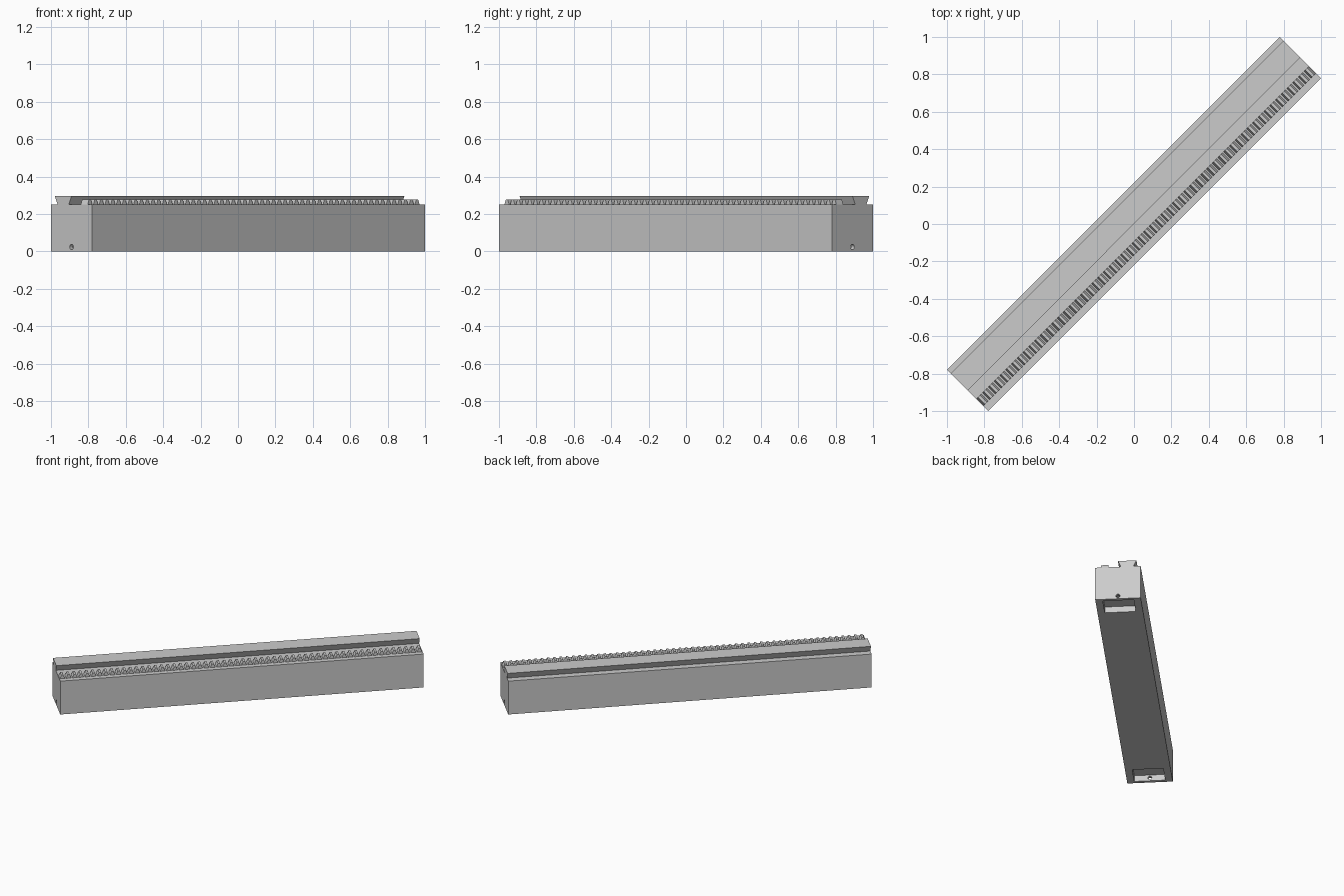
import bpy, bmesh, math
from mathutils import Matrix

if "Cube" in bpy.data.objects:
    bpy.data.objects.remove(bpy.data.objects["Cube"])

# Local frame: x along the beam, y across it; everything is turned 45 degrees
TURN = Matrix.Rotation(math.radians(45), 4, 'Z')
HALF_L, HALF_W, DECK = 1.2587, 0.1556, 0.251

grey = bpy.data.materials.new("light grey")
grey.diffuse_color = (0.6, 0.6, 0.6, 1)
grey.use_nodes = True
grey.node_tree.nodes["Principled BSDF"].inputs["Base Color"].default_value = grey.diffuse_color


def finish(bm, name, cutter=False):
    bmesh.ops.recalc_face_normals(bm, faces=bm.faces)
    bm.transform(TURN)
    mesh = bpy.data.meshes.new(name)
    bm.to_mesh(mesh)
    bm.free()
    mesh.materials.append(grey)
    ob = bpy.data.objects.new(name, mesh)
    bpy.context.collection.objects.link(ob)
    if cutter:
        ob.hide_render = True
        ob.hide_viewport = True
        ob.display_type = 'WIRE'
    return ob


def prism(bm, profile, offset):
    """Extrude a closed 3D outline along an offset."""
    face = bm.faces.new([bm.verts.new(p) for p in profile])
    ext = bmesh.ops.extrude_face_region(bm, geom=[face])
    moved = [g for g in ext['geom'] if isinstance(g, bmesh.types.BMVert)]
    bmesh.ops.translate(bm, verts=moved, vec=offset)


def box(bm, x0, x1, y0, y1, z0, z1):
    prism(bm, [(x0, y0, z0), (x0, y1, z0), (x0, y1, z1), (x0, y0, z1)], (x1 - x0, 0, 0))


# Beam body
bm = bmesh.new()
box(bm, -HALF_L, HALF_L, -HALF_W, HALF_W, 0, DECK)
body = finish(bm, "beam_body")

# Underside pockets and end pin holes
pockets, holes = bmesh.new(), bmesh.new()
for s in (-1, 1):
    a, b = sorted((s * 1.075, s * 1.235))
    box(pockets, a, b, -0.106, 0.106, -0.05, 0.045)
    ring = [(s * 1.2, 0.014 * math.cos(t * math.tau / 16), 0.023 + 0.014 * math.sin(t * math.tau / 16))
            for t in range(16)]
    prism(holes, ring, (s * 0.1, 0, 0))
for bm, name in ((pockets, "pocket_cutter"), (holes, "pin_hole_cutter")):
    mod = body.modifiers.new(name, 'BOOLEAN')
    mod.operation = 'DIFFERENCE'
    mod.solver = 'EXACT'
    mod.object = finish(bm, name, cutter=True)

# Dovetail rail
bm = bmesh.new()
prism(bm, [(-HALF_L, y, z) for y, z in
           ((0.021, DECK), (0.106, DECK), (0.127, 0.296), (0.0, 0.296))], (2 * HALF_L, 0, 0))
finish(bm, "dovetail_rail")

# Toothed rack
bm = bmesh.new()
TEETH = 58
pitch = 2 * HALF_L / TEETH
for i in range(TEETH):
    c = -HALF_L + (i + 0.5) * pitch
    prism(bm, [(c + dx * pitch, -0.118, z) for dx, z in
               ((-0.4, DECK), (0.4, DECK), (0.17, 0.277), (-0.17, 0.277))], (0, 0.052, 0))
finish(bm, "rack_teeth")
